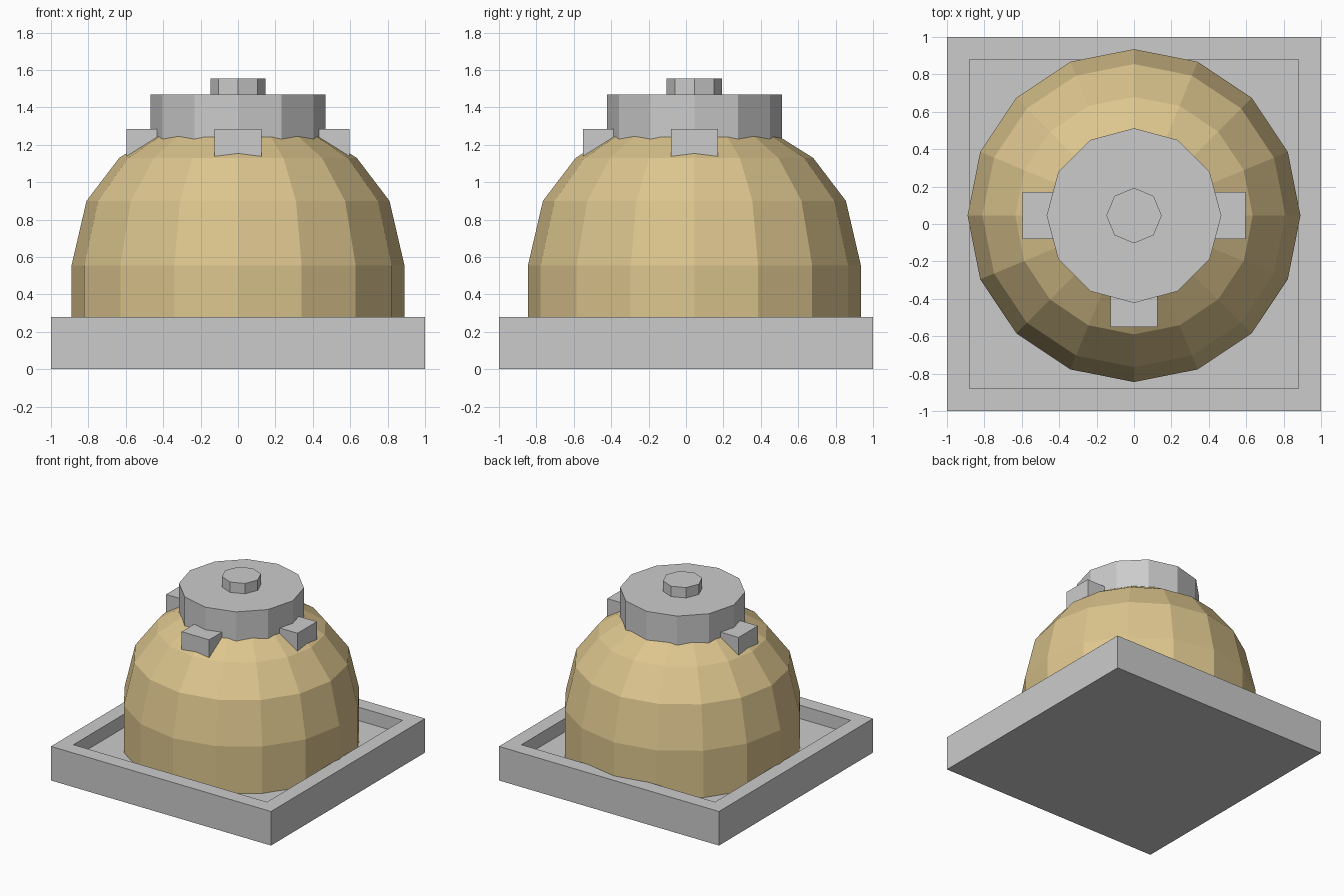
import bpy, bmesh
from math import cos, sin, tau

if "Cube" in bpy.data.objects:
    bpy.data.objects.remove(bpy.data.objects["Cube"])

CY = 0.045  # dome axis sits slightly behind the base centre


def make_object(name, bm):
    bmesh.ops.recalc_face_normals(bm, faces=bm.faces)
    mesh = bpy.data.meshes.new(name)
    bm.to_mesh(mesh)
    bm.free()
    obj = bpy.data.objects.new(name, mesh)
    bpy.context.collection.objects.link(obj)
    return obj


def box(lo, hi):
    bm = bmesh.new()
    bmesh.ops.create_cube(bm, size=1)
    for v in bm.verts:
        v.co = [(a + b) / 2 + c * (b - a) for a, b, c in zip(lo, hi, v.co)]
    return bm


def lathe(name, profile, sides):
    """Faceted solid from (radius, z) rings around the dome axis."""
    bm = bmesh.new()
    rings = [[bm.verts.new((r * cos(tau * i / sides), CY + r * sin(tau * i / sides), z))
              for i in range(sides)] for r, z in profile]
    for a, b in zip(rings, rings[1:]):
        for i in range(sides):
            j = (i + 1) % sides
            bm.faces.new((a[i], a[j], b[j], b[i]))
    bm.faces.new(rings[0][::-1])
    bm.faces.new(rings[-1])
    bmesh.ops.remove_doubles(bm, verts=bm.verts, dist=1e-5)
    return make_object(name, bm)


# Square base with a shallow recessed tray
bm = box((-1, -1, 0), (1, 1, 0.28))
bm.faces.ensure_lookup_table()
top = max(bm.faces, key=lambda f: f.calc_center_median().z)
bmesh.ops.inset_region(bm, faces=[top], thickness=0.17)
floor = bmesh.ops.extrude_discrete_faces(bm, faces=[top])["faces"]
bmesh.ops.translate(bm, verts=floor[0].verts, vec=(0, 0, -0.11))
make_object("base_tray", bm)

# Brass dome
dome = lathe("dome", [(0.89, 0.17), (0.89, 0.555), (0.81, 0.9), (0.635, 1.13),
                      (0.34, 1.315), (0.1, 1.37)], 16)
brass = bpy.data.materials.new("brass")
brass.diffuse_color = (0.72, 0.56, 0.27, 1)
brass.use_nodes = True
brass.node_tree.nodes["Principled BSDF"].inputs["Base Color"].default_value = brass.diffuse_color
dome.data.materials.append(brass)

# Cap and top nut
lathe("cap", [(0.467, 1.17), (0.467, 1.47)], 12)
lathe("top_nut", [(0.148, 1.47), (0.148, 1.555)], 8)

# Three lugs around the cap: left, right and front
for name, x0, x1, y0, y1 in (
    ("left_lug", -0.597, -0.35, CY - 0.125, CY + 0.125),
    ("right_lug", 0.35, 0.597, CY - 0.125, CY + 0.125),
    ("front_lug", -0.125, 0.125, CY - 0.597, CY - 0.35),
):
    make_object(name, box((x0, y0, 1.1), (x1, y1, 1.285)))
